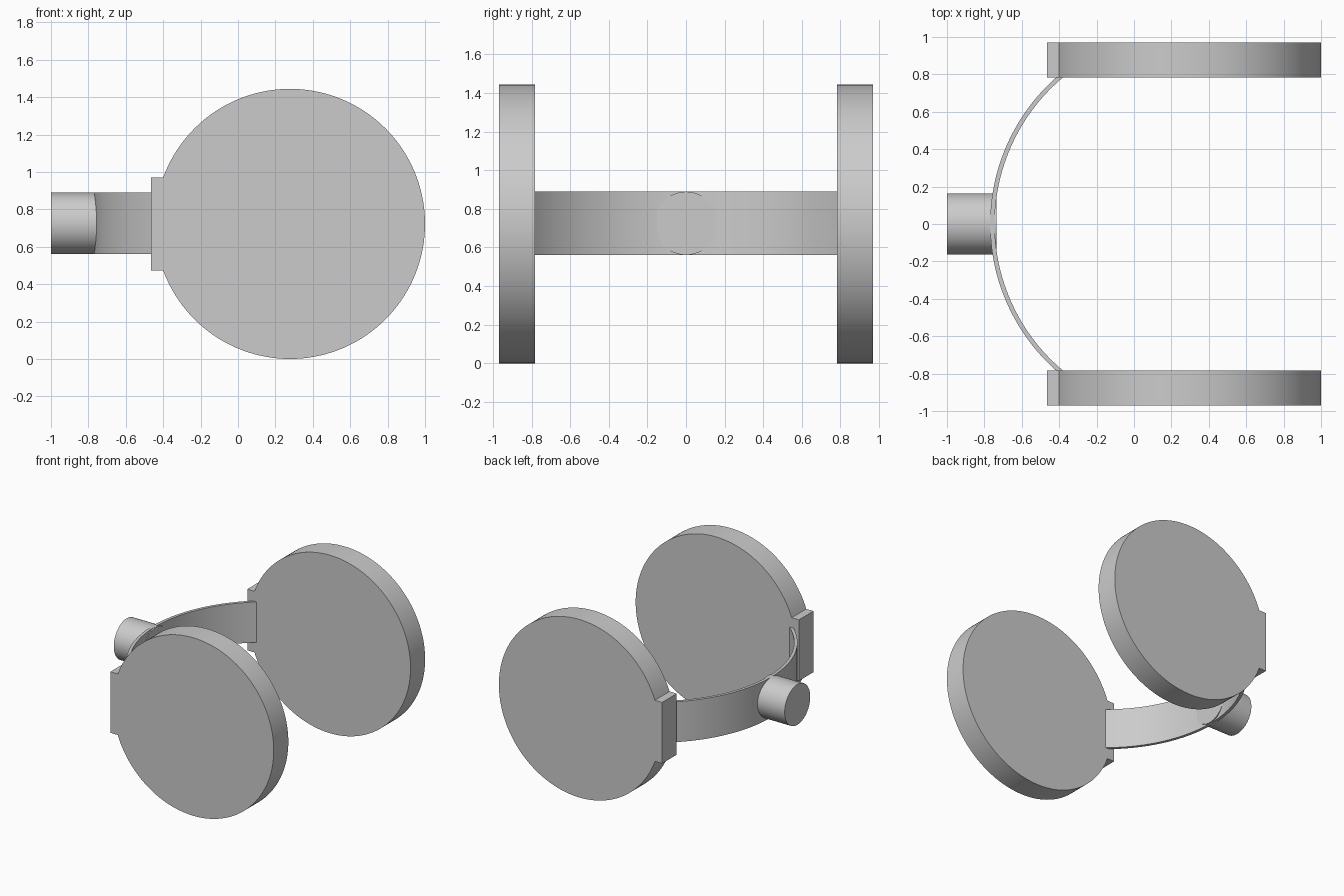
import bpy, bmesh
from math import sin, cos, asin, pi, radians
from mathutils import Vector

if "Cube" in bpy.data.objects:
    bpy.data.objects.remove(bpy.data.objects["Cube"])

CX, CZ = 0.278, 0.722      # shared axis of the discs and band
FACE_IN, FACE_OUT = 0.783, 0.97


def finish(obj):
    bpy.ops.object.select_all(action='DESELECT')
    obj.select_set(True)
    bpy.context.view_layer.objects.active = obj
    bpy.ops.object.shade_smooth_by_angle(angle=radians(25))


def extrude_profile(name, points, offset):
    """Closed planar profile pushed along offset into a solid."""
    bm = bmesh.new()
    face = bm.faces.new([bm.verts.new(p) for p in points])
    ext = bmesh.ops.extrude_face_region(bm, geom=[face])
    moved = [v for v in ext['geom'] if isinstance(v, bmesh.types.BMVert)]
    bmesh.ops.translate(bm, verts=moved, vec=Vector(offset))
    bmesh.ops.recalc_face_normals(bm, faces=bm.faces[:])
    mesh = bpy.data.meshes.new(name)
    bm.to_mesh(mesh)
    bm.free()
    obj = bpy.data.objects.new(name, mesh)
    bpy.context.collection.objects.link(obj)
    finish(obj)
    return obj


# Side discs, each with a square tab at the back edge
R, TAB, N = 0.722, 0.248, 128
a0 = asin(TAB / R)
disc = []
for i in range(N + 1):
    a = -pi + a0 + (2 * pi - 2 * a0) * i / N
    disc.append((CX + R * cos(a), CZ + R * sin(a)))
disc += [(-0.465, CZ + TAB), (-0.465, CZ - TAB)]
for name, side in (("front_disc", -1), ("back_disc", 1)):
    extrude_profile(name, [(x, side * FACE_IN, z) for x, z in disc],
                    (0, side * (FACE_OUT - FACE_IN), 0))

# Thin curved band joining the inner disc faces
H = 0.164


def band_arc(r, n=64):
    end = asin(FACE_IN / r)
    angles = [-end + 2 * end * i / n for i in range(n + 1)]
    return [(CX - r * cos(a), r * sin(a), CZ + 0.003 - H) for a in angles]


extrude_profile("curved_band", band_arc(1.047) + band_arc(1.023)[::-1],
                (0, 0, 2 * H))

# Round stub through the middle of the band
stub = [(-1.0, H * cos(2 * pi * i / 64), CZ + 0.003 + H * sin(2 * pi * i / 64))
        for i in range(64)]
extrude_profile("round_stub", stub, (0.266, 0, 0))
